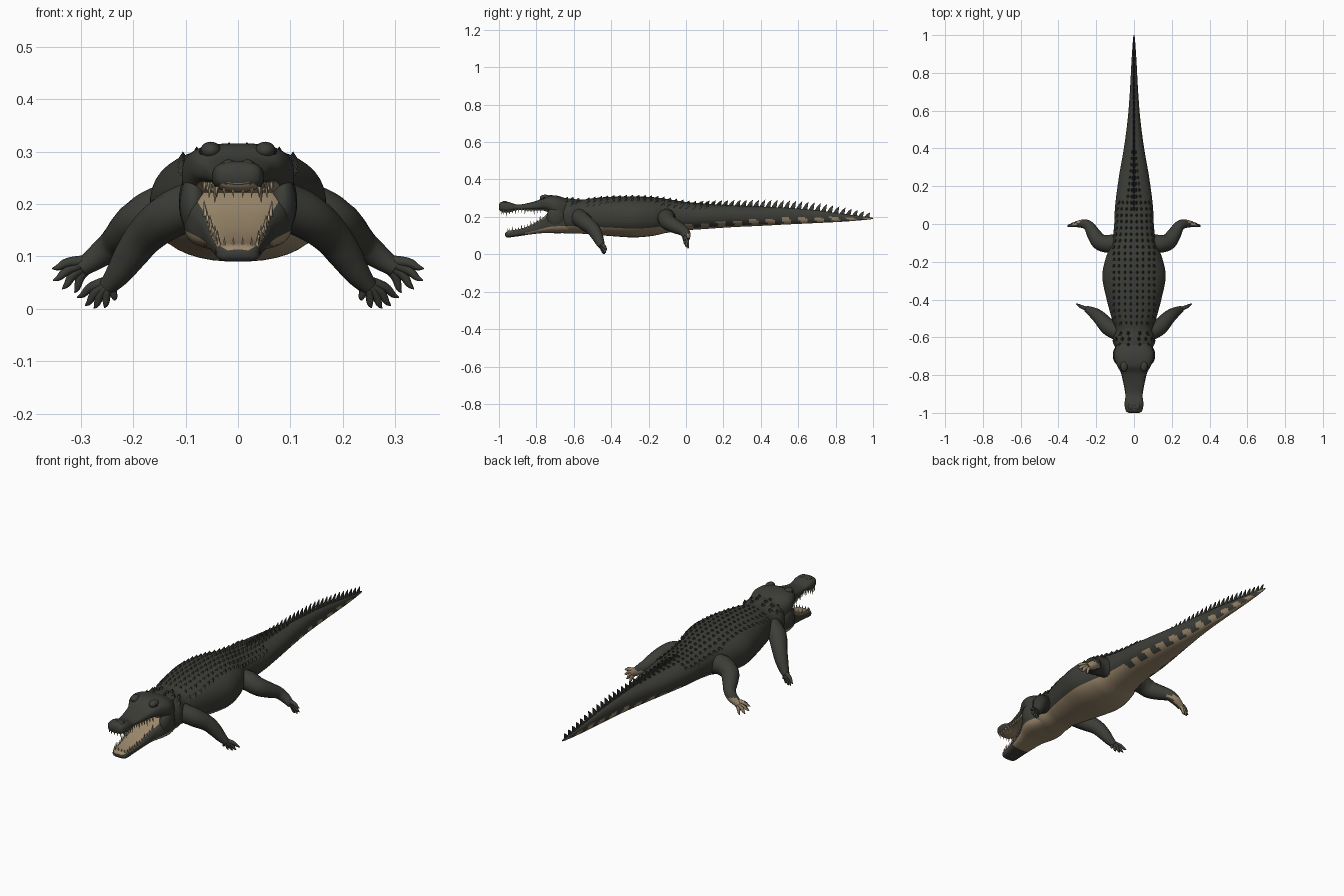
import bpy, bmesh, math
from mathutils import Vector, Matrix

cube = bpy.data.objects.get("Cube")
if cube:
    bpy.data.objects.remove(cube, do_unlink=True)


def material(name, rgb):
    m = bpy.data.materials.new(name)
    m.use_nodes = True
    m.diffuse_color = (*rgb, 1)
    bsdf = m.node_tree.nodes["Principled BSDF"]
    bsdf.inputs["Base Color"].default_value = (*rgb, 1)
    bsdf.inputs["Roughness"].default_value = 0.8
    return m


HIDE = material("dark olive hide", (0.045, 0.047, 0.038))
TAN = material("tan belly", (0.32, 0.24, 0.145))
TOOTH = material("ivory teeth", (0.45, 0.36, 0.23))
EYE = material("black eye", (0.01, 0.01, 0.01))


def finish(name, bm, mats, angle=50):
    bmesh.ops.recalc_face_normals(bm, faces=bm.faces)
    me = bpy.data.meshes.new(name)
    bm.to_mesh(me)
    bm.free()
    for m in mats:
        me.materials.append(m)
    ob = bpy.data.objects.new(name, me)
    bpy.context.collection.objects.link(ob)
    bpy.ops.object.select_all(action='DESELECT')
    ob.select_set(True)
    bpy.context.view_layer.objects.active = ob
    bpy.ops.object.shade_smooth_by_angle(angle=math.radians(angle))
    return ob


def smooth_rows(rows, k):
    """Catmull-Rom resampling of a table of stations."""
    rows = [Vector(r) for r in rows]
    pts = [rows[0]] + rows + [rows[-1]]
    out = []
    for i in range(1, len(pts) - 2):
        a, b, c, d = pts[i - 1:i + 3]
        for j in range(k):
            t = j / k
            out.append(0.5 * (2 * b + (c - a) * t + (2 * a - 5 * b + 4 * c - d) * t ** 2
                              + (3 * b - a - 3 * c + d) * t ** 3))
    return out + [rows[-1]]


def skin(bm, rings):
    rings = [[bm.verts.new(p) for p in r] for r in rings]
    n = len(rings[0])
    for a, b in zip(rings, rings[1:]):
        for i in range(n):
            bm.faces.new((a[i], a[(i + 1) % n], b[(i + 1) % n], b[i]))
    return bm.faces.new(rings[0]), bm.faces.new(rings[-1])


def spow(v, e):
    return math.copysign(abs(v) ** e, v)


def loft(name, rows, k, power, rule, sides=40):
    """Skin of stations (y, half width, bottom, top), coloured by a rule."""
    bm = bmesh.new()
    st = smooth_rows(rows, k)
    rings = []
    for y, w, zb, zt in st:
        ring = []
        for i in range(sides):
            a = math.tau * (i + 0.5) / sides
            ring.append((w * spow(math.cos(a), 2 / power), y,
                         (zb + zt) / 2 + (zt - zb) / 2 * spow(math.sin(a), 2 / power)))
        rings.append(ring)
    skin(bm, rings)
    bmesh.ops.recalc_face_normals(bm, faces=bm.faces)
    for f in bm.faces:
        c = f.calc_center_median()
        w, zb, zt = station(st, c.y)
        f.material_index = int(rule(c, f.normal, (c.z - zb) / (zt - zb), abs(c.x) / w))
    return finish(name, bm, [HIDE, TAN]), st


def station(st, y):
    for a, b in zip(st, st[1:]):
        if a[0] <= y <= b[0]:
            r = a.lerp(b, (y - a[0]) / max(b[0] - a[0], 1e-6))
            return r[1:]
    return st[-1][1:]


# Trunk and tail
def trunk_colour(c, n, t, u):
    if n.y < -0.95:
        return True
    if c.y < 0.02:
        return t < 0.22
    band = math.sin((c.y + 0.25 * t * 0.2) * math.tau / 0.088) > 0.0
    return t < 0.05 + 0.1 * max(0, 0.3 - c.y) or (band and t < 0.2 + 0.4 * c.y)


trunk, BODY = loft("trunk_and_tail", [
    (-.72, .085, .125, .295), (-.66, .098, .113, .298), (-.62, .113, .11, .298),
    (-.56, .102, .11, .292), (-.5, .118, .105, .3), (-.4, .145, .097, .308),
    (-.28, .168, .09, .31), (-.18, .15, .098, .306), (-.1, .118, .115, .296),
    (0, .105, .128, .28), (.1, .1, .135, .271), (.25, .08, .145, .262),
    (.4, .054, .152, .255), (.55, .034, .16, .248), (.7, .022, .167, .235),
    (.85, .014, .175, .215), (.97, .006, .185, .2), (1, .002, .19, .195)],
    12, 2.3, trunk_colour)

# Head: upper and lower jaws held open
upper, HEAD = loft("upper_jaw_and_skull", [
    (-1, .028, .24, .265), (-.988, .044, .228, .28), (-.95, .05, .224, .28),
    (-.9, .045, .236, .266), (-.84, .056, .234, .275), (-.79, .068, .234, .29),
    (-.75, .09, .23, .313), (-.7, .107, .2, .315), (-.66, .1, .18, .305),
    (-.62, .08, .18, .29)],
    6, 2.7, lambda c, n, t, u: n.z < -0.5 and u < 0.85 and c.y < -0.7)
lower, JAW = loft("lower_jaw", [
    (-.967, .022, .098, .113), (-.953, .04, .09, .124), (-.9, .046, .096, .133),
    (-.84, .057, .105, .152), (-.78, .072, .112, .185), (-.73, .097, .113, .225),
    (-.68, .104, .112, .24), (-.62, .09, .115, .23)],
    6, 3.2, lambda c, n, t, u: (n.z > 0.3 and u < 0.86) or
    (n.z < -0.3 and c.y > -0.86 and t < 0.35))


def tube(bm, path, k=6, sides=14, flat=1.0):
    """Round limb through (x, y, z, radius) points."""
    st = smooth_rows(path, k)
    rings = []
    for i, s in enumerate(st):
        d = (st[min(i + 1, len(st) - 1)] - st[max(i - 1, 0)]).to_3d().normalized()
        side = d.cross(Vector((0, 0, 1))).normalized()
        up = side.cross(d)
        rings.append([s.to_3d() + s[3] * (side * math.cos(a) * flat + up * math.sin(a))
                      for a in (math.tau * j / sides for j in range(sides))])
    skin(bm, rings)


# Legs with spread, clawed toes, mirrored
def leg(name, path, root, tips, sole):
    for side, s in (("left", 1), ("right", -1)):
        bm = bmesh.new()
        tube(bm, path)
        for tip in tips:
            a, b = Vector(root), Vector(tip)
            mid = a.lerp(b, 0.55) + Vector((0.004, 0, 0.005))
            tube(bm, [(*a, .012), (*mid, .0095), (*a.lerp(b, .85), .006), (*b, .001)], 3, 8)
        bmesh.ops.recalc_face_normals(bm, faces=bm.faces)
        for f in bm.faces:
            c = f.calc_center_median()
            f.material_index = int(sole and c.z < 0.11 and f.normal.y > 0.35)
        bmesh.ops.scale(bm, vec=(s, 1, 1), verts=bm.verts)
        finish(side + "_" + name, bm, [HIDE, TAN])


leg("front_leg", [(.08, -.575, .2, .046), (.135, -.545, .175, .044), (.178, -.5, .138, .037),
                  (.205, -.477, .102, .032), (.228, -.462, .068, .025), (.25, -.45, .042, .017)],
    (.235, -.456, .056),
    [(.307, -.423, .022), (.292, -.43, .006), (.275, -.435, .001),
     (.255, -.442, .002), (.236, -.45, .016)], False)
leg("hind_leg", [(.06, -.1, .19, .052), (.13, -.105, .193, .048), (.18, -.095, .172, .044),
                 (.212, -.055, .148, .037), (.236, -.015, .126, .029), (.262, 0, .104, .025),
                 (.3, 0, .077, .017)],
    (.275, 0, .092),
    [(.355, -.012, .077), (.353, -.008, .054), (.336, .002, .038), (.312, .012, .031)], True)


def cone(bm, base, tip, r, sides=6):
    base, tip = Vector(base), Vector(tip)
    d = tip - base
    m = Matrix.Translation((base + tip) / 2) @ d.to_track_quat('Z', 'Y').to_matrix().to_4x4()
    bmesh.ops.create_cone(bm, cap_ends=True, segments=sides, radius1=r, radius2=r * .08,
                          depth=d.length, matrix=m)


# Teeth along both jaw edges
def teeth(name, st, first, count, gap, up):
    bm = bmesh.new()
    for i in range(count):
        y = first + i * gap
        w, zb, zt = station(st, y)
        size = 0.024 if i % 3 == 1 else 0.016
        z = zt - 0.008 if up else zb + 0.008
        for s in (-1, 1):
            cone(bm, (s * w * .86, y, z), (s * w * .9, y, z + (size if up else -size) * 1.25), .0055)
    for x in (-.026, -.009, .009, .026):
        if up:
            cone(bm, (x, first - .006, .112), (x, first - .008, .138), .005)
        else:
            cone(bm, (x, first - .006, .24), (x, first - .008, .212), .005)
    finish(name, bm, [TOOTH])


teeth("upper_teeth", HEAD, -.977, 13, .0165, False)
teeth("lower_teeth", JAW, -.945, 11, .0165, True)


# Armour: keeled scutes in rows over the back
def scute(bm, x, y, h, length, width):
    w, zb, zt = station(BODY, y)
    mid, half = (zb + zt) / 2, (zt - zb) / 2
    z = mid + half * max(0, 1 - abs(x / w) ** 2.3) ** (1 / 2.3)
    ring = [Vector((x + width * sx, y + length * sy, z - .008))
            for sx, sy in ((0, -1), (1, -.2), (.6, .9), (-.6, .9), (-1, -.2))]
    base = [bm.verts.new(p) for p in ring]
    top = bm.verts.new((x, y + length * .75, z + h))
    bm.faces.new(base)
    for i in range(len(base)):
        bm.faces.new((base[i], base[(i + 1) % len(base)], top))


bm = bmesh.new()
for i in range(28):
    y = -.53 + i * .0335
    w = station(BODY, y)[0]
    for col, frac in enumerate((.13, .36, .6, .8)):
        if col > 1 and y > .12:
            continue
        x = frac * min(w, .125) * (1.05 if y < .1 else max(.3, 1 - (y - .1) * 1.8))
        h = .009 if y < 0 else .009 + .03 * y * (col == 0)
        for s in (-1, 1):
            scute(bm, s * x, y, h, .017, .011 if y < .2 else .007)
for y, xs in ((-.645, (.03, .075)), (-.615, (.025, .06, .092)), (-.585, (.03, .07))):
    for x in xs:
        for s in (-1, 1):
            scute(bm, s * x, y, .012, .018, .013)
finish("back_scutes", bm, [HIDE], 15)

# Tail crest: swept-back blades
bm = bmesh.new()
for i in range(28):
    y = .07 + i * .033
    w, zb, zt = station(BODY, y)
    h = .012 + .028 * math.sin(math.pi * min(1, i / 30)) ** .8
    profile = [(y - .016, zt - .012), (y + .016, zt - .014),
               (y + .024, zt + h), (y + .006, zt + h * .6)]
    t = min(.006, w * .6)
    faces = [[bm.verts.new((s * t * (1 if j < 2 else .3), py, pz))
              for j, (py, pz) in enumerate(profile)] for s in (-1, 1)]
    for f in faces:
        bm.faces.new(f)
    for j in range(4):
        k = (j + 1) % 4
        bm.faces.new((faces[0][j], faces[0][k], faces[1][k], faces[1][j]))
finish("tail_crest", bm, [HIDE], 20)


# Brows, eyes, nostril bumps and jaw muscles
def blobs(name, centre, radii, mat):
    bm = bmesh.new()
    for s in (-1, 1):
        m = Matrix.Translation((s * centre[0], *centre[1:])) @ Matrix.Diagonal((*radii, 1))
        bmesh.ops.create_uvsphere(bm, u_segments=16, v_segments=10, radius=1, matrix=m)
    finish(name, bm, [mat])


blobs("brows", (.052, -.752, .302), (.02, .03, .017), HIDE)
blobs("eyes", (.064, -.757, .3), (.01, .012, .01), EYE)
blobs("nostril_bumps", (.018, -.968, .276), (.014, .018, .009), HIDE)
blobs("jaw_muscles", (.085, -.695, .2), (.027, .05, .058), HIDE)
